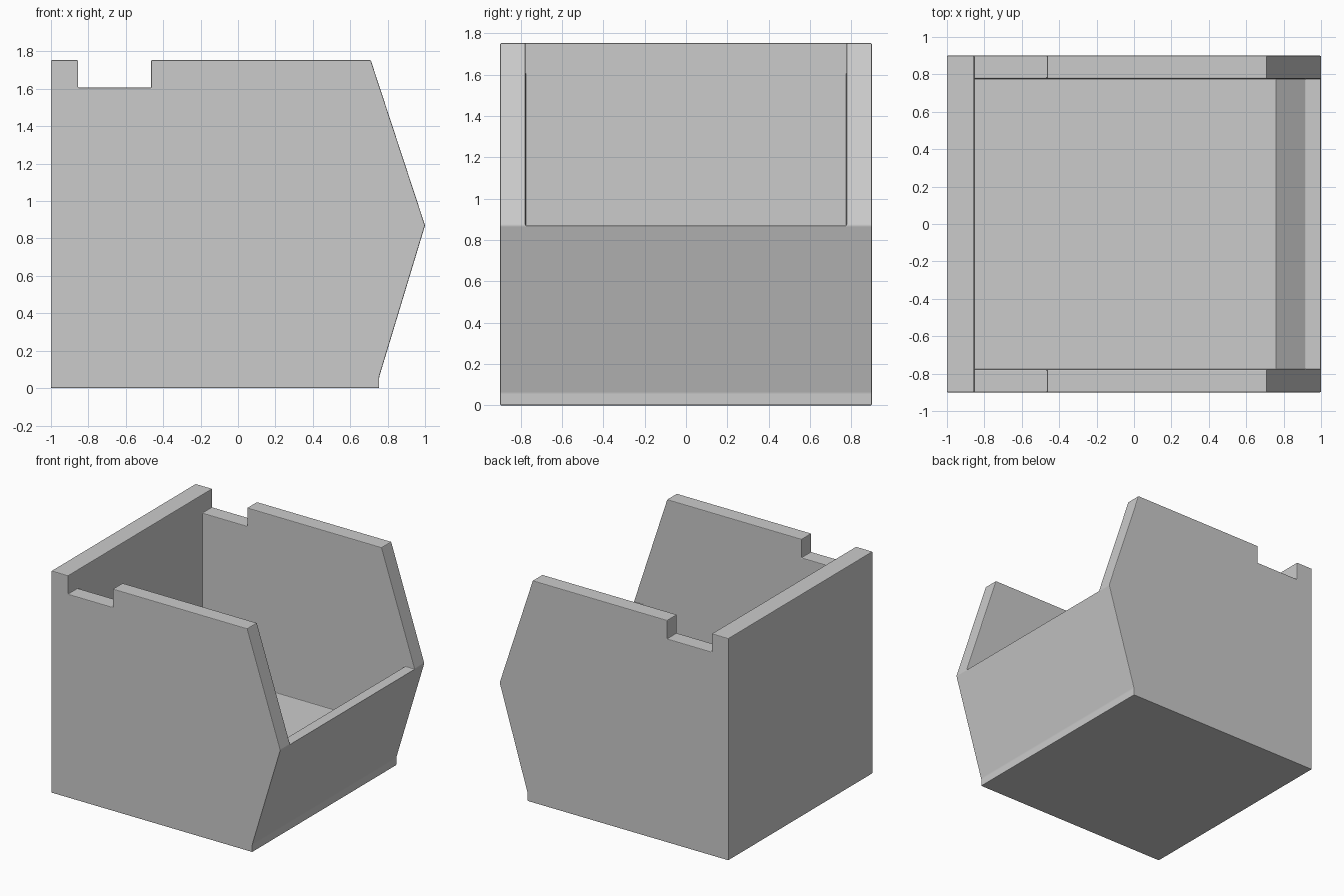
import bpy, bmesh

if "Cube" in bpy.data.objects:
    bpy.data.objects.remove(bpy.data.objects["Cube"])

# Profile points in the side view (x, z)
P = {
    "bot_back": (-1, 0), "bot_front": (0.755, 0), "kick": (0.755, 0.06),
    "tip": (1, 0.87), "top_front": (0.71, 1.753),
    "slot_f_top": (-0.465, 1.753), "slot_f": (-0.465, 1.607),
    "slot_b": (-0.855, 1.607), "slot_b_top": (-0.855, 1.753),
    "top_back": (-1, 1.753),
    "lip": (0.915, 0.87), "floor_front": (0.76, 0.36), "floor_back": (-0.855, 0.36),
}
# Side panel outline, tray (floor + back + sloped front) outline, and visible inner side face
side = ["bot_back", "bot_front", "kick", "tip", "top_front", "slot_f_top",
        "slot_f", "slot_b", "slot_b_top", "top_back"]
tray = ["bot_back", "bot_front", "kick", "tip", "lip", "floor_front",
        "floor_back", "slot_b", "slot_b_top", "top_back"]
inner = ["floor_back", "floor_front", "lip", "tip", "top_front",
         "slot_f_top", "slot_f", "slot_b"]
OUT, INN = 0.9, 0.777

bm = bmesh.new()
verts = {}


def v(name, y):
    if (name, y) not in verts:
        x, z = P[name]
        verts[name, y] = bm.verts.new((x, y, z))
    return verts[name, y]


def strip(loop, y0, y1):
    for a, b in zip(loop, loop[1:] + loop[:1]):
        bm.faces.new([v(a, y0), v(b, y0), v(b, y1), v(a, y1)])


# Two side panels, joined by the tray
for s in (-1, 1):
    bm.faces.new([v(n, s * OUT) for n in side])
    strip(side, s * OUT, s * INN)
    bm.faces.new([v(n, s * INN) for n in inner])
strip(tray, -INN, INN)
bmesh.ops.recalc_face_normals(bm, faces=bm.faces[:])

mesh = bpy.data.meshes.new("open_front_bin")
bm.to_mesh(mesh)
bm.free()
bin_obj = bpy.data.objects.new("open_front_bin", mesh)
bpy.context.collection.objects.link(bin_obj)

# Slightly softened edges
bev = bin_obj.modifiers.new("soft_edges", "BEVEL")
bev.width = 0.005
bev.segments = 2
bev.limit_method = "ANGLE"
bev.angle_limit = 0.2
